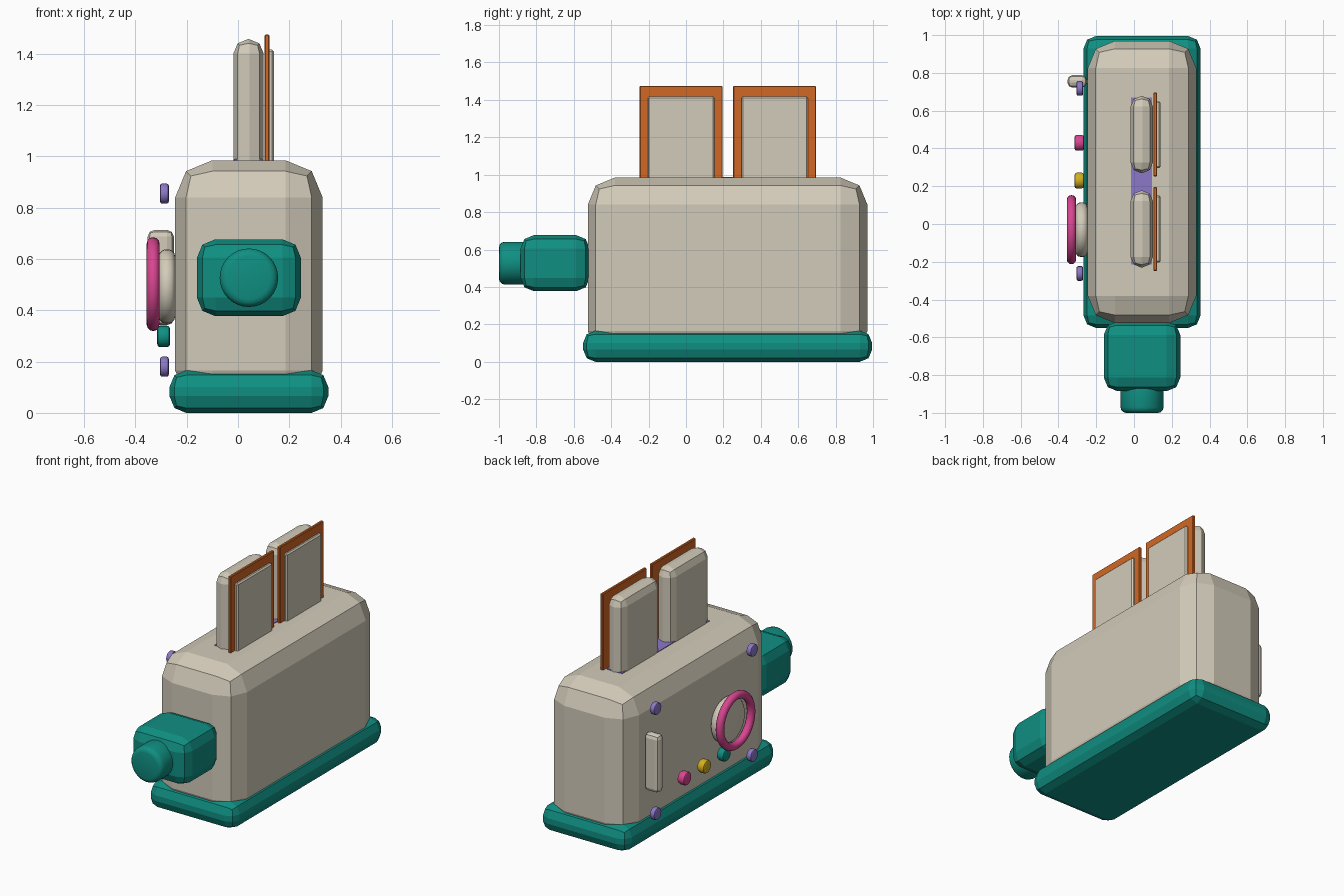
import bpy, bmesh, math
from mathutils import Matrix, Vector

if "Cube" in bpy.data.objects:
    bpy.data.objects.remove(bpy.data.objects["Cube"])


def material(name, rgb):
    m = bpy.data.materials.new(name)
    m.diffuse_color = (*rgb, 1)
    m.use_nodes = True
    m.node_tree.nodes["Principled BSDF"].inputs["Base Color"].default_value = m.diffuse_color
    return m


CREAM = material("cream", (0.65, 0.60, 0.49))
TEAL = material("teal", (0.005, 0.275, 0.223))
ORANGE = material("orange", (0.64, 0.135, 0.018))
PINK = material("pink", (0.69, 0.06, 0.28))
PURPLE = material("purple", (0.262, 0.188, 0.578))
YELLOW = material("yellow", (0.66, 0.43, 0.013))


def finish(name, bm, mat, smooth=False):
    me = bpy.data.meshes.new(name)
    bmesh.ops.recalc_face_normals(bm, faces=bm.faces[:])
    bm.to_mesh(me)
    bm.free()
    ob = bpy.data.objects.new(name, me)
    bpy.context.collection.objects.link(ob)
    me.materials.append(mat)
    if smooth:
        bpy.ops.object.select_all(action='DESELECT')
        ob.select_set(True)
        bpy.context.view_layer.objects.active = ob
        bpy.ops.object.shade_smooth_by_angle(angle=math.radians(35))
    return ob


def box(name, x, y, z, mat, bevel=0.0, segments=2):
    """Box given by its (min, max) range on each axis, with chamfered edges."""
    lo, hi = Vector((x[0], y[0], z[0])), Vector((x[1], y[1], z[1]))
    bm = bmesh.new()
    bmesh.ops.create_cube(bm, size=1)
    for v in bm.verts:
        v.co = [(lo[i] + hi[i]) / 2 + v.co[i] * (hi[i] - lo[i]) for i in range(3)]
    if bevel:
        bmesh.ops.bevel(bm, geom=bm.edges[:], offset=bevel, segments=segments,
                        profile=0.5, affect='EDGES', clamp_overlap=True)
        bmesh.ops.remove_doubles(bm, verts=bm.verts[:], dist=0.0005)
    return finish(name, bm, mat)


def disc(name, axis, center, radius, depth, mat, bevel, sides=32, segments=3):
    """Round-edged cylinder along the x or y axis."""
    bm = bmesh.new()
    turn = Matrix.Rotation(math.pi / 2, 4, 'Y' if axis == 'x' else 'X')
    bmesh.ops.create_cone(bm, cap_ends=True, segments=sides, radius1=radius,
                          radius2=radius, depth=depth)
    rims = [e for e in bm.edges if abs(e.verts[0].co.z - e.verts[1].co.z) < 1e-5]
    bmesh.ops.bevel(bm, geom=rims, offset=bevel, segments=segments,
                    profile=0.5, affect='EDGES')
    bmesh.ops.transform(bm, matrix=Matrix.Translation(center) @ turn, verts=bm.verts[:])
    return finish(name, bm, mat, True)


def ring(name, center, major, minor, mat, n=40, m=12):
    """Torus facing along x."""
    bm = bmesh.new()
    loops = []
    for i in range(n):
        a = 2 * math.pi * i / n
        row = []
        for j in range(m):
            b = 2 * math.pi * j / m
            r = major + minor * math.cos(b)
            row.append(bm.verts.new((center[0] + minor * math.sin(b),
                                     center[1] + r * math.cos(a),
                                     center[2] + r * math.sin(a))))
        loops.append(row)
    for i in range(n):
        p, q = loops[i], loops[(i + 1) % n]
        for j in range(m):
            k = (j + 1) % m
            bm.faces.new((p[j], q[j], q[k], p[k]))
    return finish(name, bm, mat, True)


CX = 0.0425

# Main housing and base
box("body", (-0.245, 0.33), (-0.525, 0.97), (0.02, 0.985), CREAM, 0.145)
box("base", (-0.267, 0.352), (-0.55, 0.995), (0, 0.166), TEAL, 0.065)

# Front lever block and round knob
box("lever_block", (-0.16, 0.245), (-0.885, -0.515), (0.377, 0.677), TEAL, 0.072)
disc("lever_knob", 'y', (CX, -0.91, 0.527), 0.114, 0.18, TEAL, 0.03)

# Slot in the top, with two slices, each beside a backed panel
box("slot", (-0.016, 0.095), (-0.215, 0.67), (0.98, 0.989), PURPLE)
for i, y in enumerate((-0.0265, 0.4735)):
    box(f"slice_{i}", (-0.018, 0.1), (y - 0.204, y + 0.204), (0.75, 1.457), CREAM, 0.056)
    box(f"panel_frame_{i}", (0.103, 0.122), (y - 0.222, y + 0.222), (0.9, 1.475), ORANGE, 0.004, 1)
    box(f"panel_{i}", (0.115, 0.14), (y - 0.178, y + 0.178), (0.9, 1.417), CREAM, 0.008, 1)

# Corner bolts on the left side
for i, (y, z) in enumerate(((-0.262, 0.18), (-0.262, 0.855), (0.718, 0.18), (0.718, 0.855))):
    disc(f"bolt_{i}", 'x', (-0.287, y, z), 0.039, 0.034, PURPLE, 0.008, 16, 2)

# Row of buttons
for name, y, mat in (("pink", 0.43, PINK), ("yellow", 0.23, YELLOW), ("teal", 0.03, TEAL)):
    disc(f"{name}_button", 'x', (-0.29, y, 0.298), 0.042, 0.05, mat, 0.012, 20, 2)

# Dial with a ring, and the upright handle
disc("dial", 'x', (-0.277, -0.03, 0.493), 0.145, 0.064, CREAM, 0.028)
ring("dial_ring", (-0.331, -0.03, 0.502), 0.158, 0.025, PINK)
box("handle", (-0.352, -0.25), (0.722, 0.788), (0.342, 0.713), CREAM, 0.026)
